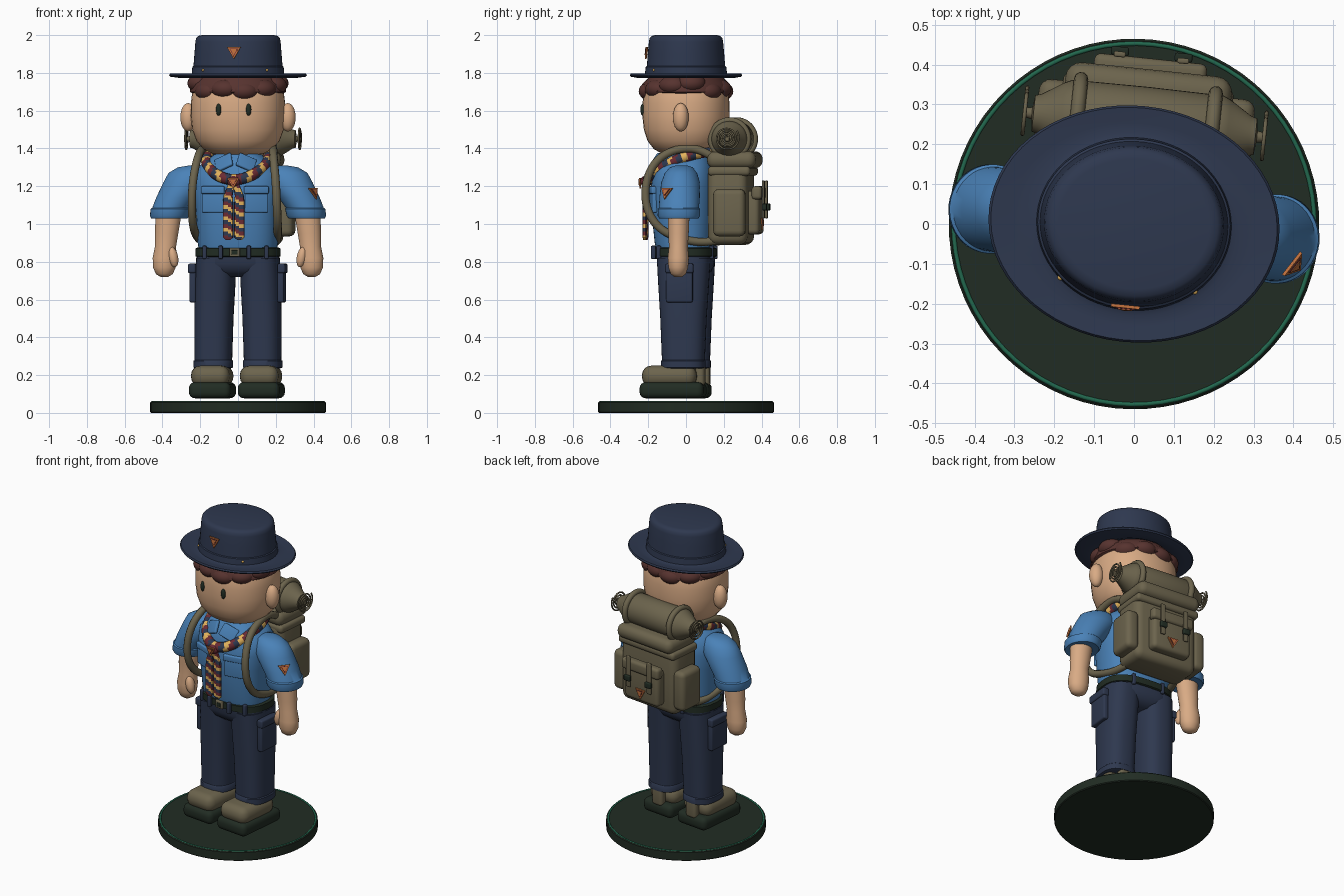
import bpy, bmesh, math
from math import sin, cos, pi, radians
from mathutils import Matrix, Euler, Vector

if "Cube" in bpy.data.objects:
    bpy.data.objects.remove(bpy.data.objects["Cube"])

TWIST = Matrix.Rotation(radians(-6), 4, 'Z')   # the whole figure is turned slightly
made = []


def material(name, hexcode):
    m = bpy.data.materials.new(name)
    srgb = [int(hexcode[i:i + 2], 16) / 255 for i in (0, 2, 4)]
    col = [((c + 0.055) / 1.055) ** 2.4 for c in srgb] + [1]
    m.use_nodes = True
    m.diffuse_color = col
    m.node_tree.nodes["Principled BSDF"].inputs["Base Color"].default_value = col
    return m


NAVY = material("navy cloth", "2E384F")
SKIN = material("skin", "D9AB85")
HAIR = material("brown hair", "57332F")
BLUE = material("blue shirt", "4A82B8")
KHAKI = material("khaki canvas", "6C644D")
DARK = material("dark green", "212C23")
GREEN = material("rim green", "22684E")
ORANGE = material("orange badge", "C0703C")
YELLOW = material("yellow stripe", "E2B25C")
MAROON = material("maroon stripe", "6B2B33")
STRIPES = [NAVY, YELLOW, MAROON]


def add(name, mesh, mats, loc=(0, 0, 0), rot=(0, 0, 0), rule=None):
    for m in mats if isinstance(mats, list) else [mats]:
        mesh.materials.append(m)
    if rule:
        for p in mesh.polygons:
            p.material_index = rule(p.center)
    ob = bpy.data.objects.new(name, mesh)
    bpy.context.collection.objects.link(ob)
    ob.matrix_world = TWIST @ Matrix.Translation(loc) @ Euler(rot).to_matrix().to_4x4()
    made.append(ob)
    return ob


def from_bm(name, bm, mats, **kw):
    bmesh.ops.recalc_face_normals(bm, faces=bm.faces)
    mesh = bpy.data.meshes.new(name)
    bm.to_mesh(mesh)
    bm.free()
    return add(name, mesh, mats, **kw)


def loft(name, rings, mats, n=40, p=2.0, side=1, **kw):
    """Stack superellipse rings given as (z, rx, ry, cx, cy)."""
    bm = bmesh.new()
    loops = []
    for ring in rings:
        z, rx, ry, cx, cy = (list(ring) + [0, 0])[:5]
        loop = []
        for i in range(n):
            c, s = cos(2 * pi * i / n), sin(2 * pi * i / n)
            x = math.copysign(abs(c) ** (2 / p), c) * rx + cx
            y = math.copysign(abs(s) ** (2 / p), s) * ry + cy
            loop.append(bm.verts.new((x * side, y, z)))
        loops.append(loop)
    for a, b in zip(loops, loops[1:]):
        for i in range(n):
            j = (i + 1) % n
            bm.faces.new((a[i], a[j], b[j], b[i]))
    bm.faces.new(loops[0])
    bm.faces.new(loops[-1])
    return from_bm(name, bm, mats, **kw)


def box(name, loc, size, mat, bevel=0.01, rot=(0, 0, 0)):
    bm = bmesh.new()
    bmesh.ops.create_cube(bm, size=1)
    bmesh.ops.scale(bm, vec=size, verts=bm.verts)
    bmesh.ops.bevel(bm, geom=bm.edges[:], offset=min(bevel, min(size) * 0.45),
                    segments=4, profile=0.5, affect='EDGES')
    return from_bm(name, bm, mat, loc=loc, rot=rot)


def ball(name, loc, radii, mat, rot=(0, 0, 0)):
    bm = bmesh.new()
    bmesh.ops.create_uvsphere(bm, u_segments=28, v_segments=16, radius=1)
    bmesh.ops.scale(bm, vec=radii, verts=bm.verts)
    return from_bm(name, bm, mat, loc=loc, rot=rot)


def tube(name, pts, r, mats, closed=False, smooth=False, **kw):
    cu = bpy.data.curves.new(name, 'CURVE')
    cu.dimensions, cu.bevel_depth, cu.bevel_resolution = '3D', r, 3
    cu.use_fill_caps = True
    sp = cu.splines.new('NURBS' if smooth else 'POLY')
    sp.points.add(len(pts) - 1)
    for q, co in zip(sp.points, pts):
        q.co = (*co, 1)
    sp.use_cyclic_u, sp.use_endpoint_u, sp.order_u, sp.resolution_u = closed, True, 3, 8
    tmp = bpy.data.objects.new(name + " path", cu)
    bpy.context.collection.objects.link(tmp)
    bpy.context.view_layer.update()
    ev = tmp.evaluated_get(bpy.context.evaluated_depsgraph_get())
    mesh = bpy.data.meshes.new_from_object(ev)
    bpy.data.objects.remove(tmp)
    mesh.materials.clear()
    return add(name, mesh, mats, **kw)


def badge(name, loc, rot, size=0.042):
    """Downward triangle with a thin inset line; local -y is its front."""
    turn = Euler(rot).to_matrix()
    for i, (k, mat) in enumerate([(1, ORANGE), (0.66, MAROON), (0.5, ORANGE)]):
        bm = bmesh.new()
        bmesh.ops.create_cone(bm, segments=3, radius1=size * k, radius2=size * k,
                              depth=0.008, cap_ends=True)
        spin = Matrix.Rotation(pi / 2, 3, 'X') @ Matrix.Rotation(pi, 3, 'Z')
        bmesh.ops.transform(bm, matrix=spin.to_4x4(), verts=bm.verts)
        low = min(bm.verts, key=lambda v: v.co.z).co
        if abs(low.x) > 0.01 * size:
            bmesh.ops.rotate(bm, matrix=Matrix.Rotation(pi, 3, 'Y'), verts=bm.verts)
        from_bm(name, bm, mat, loc=Vector(loc) + turn @ Vector((0, -0.002 * i, 0)), rot=rot)


def circle(r, n, f):
    return [f(r * cos(2 * pi * i / n), r * sin(2 * pi * i / n)) for i in range(n)]


# Stand
loft("stand", [(0, .46, .46), (.005, .465, .465), (.055, .465, .465), (.06, .46, .46)], DARK, n=72)
tube("stand_rim", circle(.453, 72, lambda a, b: (a, b, .058)), .006, GREEN, closed=True)

# Paired limbs, trousers and shoes
for s, tag in ((1, "left"), (-1, "right")):
    box(tag + "_sole", (s * .13, -.055, .12), (.222, .34, .085), DARK, .032)
    box(tag + "_shoe", (s * .13, -.07, .195), (.205, .29, .11), KHAKI, .05)
    box(tag + "_heel_tab", (s * .13, .09, .21), (.08, .05, .14), KHAKI, .02)
    loft(tag + "_trouser_leg", [(.235, .09, .105, .132), (.24, .103, .117, .132),
         (.275, .103, .117, .132), (.28, .098, .113, .131), (.5, .102, .122, .128),
         (.7, .106, .135, .121), (.82, .104, .142, .116)], NAVY, p=2.6, side=s)
    box(tag + "_cargo_pocket", (s * .234, -.01, .675), (.035, .14, .18), NAVY, .01)
    box(tag + "_cargo_flap", (s * .238, -.01, .765), (.042, .15, .05), NAVY, .01)
    loft(tag + "_sleeve", [(1.31, .03, .03, .23), (1.3, .08, .06, .24), (1.27, .115, .085, .255),
         (1.22, .122, .102, .275), (1.14, .11, .107, .325), (1.085, .1, .106, .356),
         (1.08, .107, .112, .358), (1.042, .104, .112, .364), (1.03, .096, .104, .366),
         (1.035, .075, .08, .366)], BLUE, side=s)
    loft(tag + "_arm", [(1.07, .07, .058, .368), (.95, .062, .054, .38), (.88, .056, .05, .386),
         (.82, .064, .056, .39), (.77, .06, .052, .392), (.735, .045, .04, .392),
         (.72, .02, .02, .392)], SKIN, side=s)
    ball(tag + "_thumb", (s * .342, -.03, .825), (.026, .028, .055), SKIN, (0, s * .2, 0))
    # Shirt details
    box(tag + "_chest_pocket", (s * .115, -.163, 1.125), (.125, .025, .13), BLUE, .008, (0, 0, s * .28))
    box(tag + "_pocket_flap", (s * .115, -.168, 1.18), (.132, .03, .04), BLUE, .008, (0, 0, s * .28))
    box(tag + "_collar_flap", (s * .06, -.15, 1.325), (.1, .02, .08), BLUE, .008, (-.5, s * .4, s * .3))
    # Belt loops
    for x, y in ((.075, -.166), (.165, -.128), (.1, .145)):
        box(tag + "_belt_loop", (s * x, y, .85), (.022, .025, .07), NAVY, .006)
    # Ears, eyes, hat studs
    ball(tag + "_ear", (s * .265, 0, 1.565), (.042, .042, .075), SKIN)
    ball(tag + "_eye", (s * .08, -.222, 1.605), (.014, .012, .032), DARK, (0, 0, s * .3))
    ball(tag + "_hat_stud", (s * .17, -.153, 1.815), (.007, .007, .007), YELLOW)

loft("pelvis", [(.72, .17, .09), (.75, .205, .13), (.79, .22, .148), (.84, .218, .15)], NAVY, p=2.8)
loft("belt", [(.825, .215, .15), (.83, .225, .16), (.87, .225, .16), (.875, .215, .15)], DARK, p=2.6)
box("buckle_frame", (0, -.165, .85), (.055, .016, .046), KHAKI, .005)
box("buckle_centre", (0, -.172, .85), (.032, .008, .024), DARK, .003)

# Shirt body
loft("shirt", [(.85, .205, .145, 0, -.005), (.9, .212, .155, 0, -.008), (1.1, .222, .172, 0, -.012),
     (1.2, .238, .172, 0, -.01), (1.27, .232, .16, 0, -.008), (1.32, .19, .145, 0, -.006),
     (1.36, .135, .12), (1.385, .1, .1)], BLUE, p=2.5)
badge("sleeve_badge", (.412, -.062, 1.17), (radians(-22), 0, radians(58)))

# Striped neckerchief
scarf = [(.165 * sin(a), -.01 - .19 * cos(a), 1.385 - .15 * ((1 + cos(a)) / 2) ** 2)
         for a in (2 * pi * i / 90 for i in range(90))]
tube("neckerchief", scarf, .03, STRIPES, closed=True,
     rule=lambda c: int((math.atan2(c.x, -c.y - .01) / (2 * pi) + .5) * 45) % 3)
for s, tag in ((1, "left"), (-1, "right")):
    rings = [(1.23 - i * .01, .016 + .012 * min(1, i / 12), .012, .006 + .024 * min(1, i / 8), -.216)
             for i in range(31)]
    rings += [(.915, .012, .008, .03, -.216)]
    loft(tag + "_scarf_tail", rings, STRIPES, n=12, p=3, side=s,
         rule=lambda c: int((c.z + c.x * .4 + 1) / .02) % 3)
ball("scarf_knot", (0, -.217, 1.225), (.035, .025, .03), MAROON)
badge("scarf_slide", (0, -.244, 1.225), (0, 0, 0), .038)

# Head
loft("neck", [(1.33, .085, .085), (1.42, .085, .085)], SKIN)
loft("head", [(1.362, .08, .075), (1.37, .13, .12), (1.395, .182, .168), (1.44, .22, .203),
     (1.5, .242, .222), (1.57, .25, .23), (1.64, .249, .229), (1.7, .242, .223),
     (1.76, .215, .2), (1.79, .15, .14)], SKIN, p=2.2)

# Curly hair lobes around the head
loft("hair_cap", [(1.69, .24, .222), (1.7, .256, .237), (1.74, .25, .232), (1.785, .2, .19)], HAIR)
for i in range(12):
    a = 2 * pi * (i + .5) / 12
    lift = .012 * (i % 2) + .03 * (abs(sin(a)) > .9)
    ball("hair_lobe", (.2 * sin(a), -.182 * cos(a), 1.703 + lift), (.078, .07, .052), HAIR, (0, 0, a))

# Hat
loft("hat", [(1.79, .2, .18), (1.775, .24, .21), (1.773, .31, .255), (1.78, .36, .292),
     (1.788, .366, .297), (1.796, .36, .292), (1.792, .31, .255), (1.79, .262, .23),
     (1.795, .245, .217), (1.832, .242, .213), (1.836, .236, .207), (1.9, .231, .202),
     (1.965, .226, .196), (1.985, .222, .192), (1.996, .21, .181), (2.0, .19, .163)], NAVY, n=64)
badge("hat_badge", (0, -.21, 1.915), (radians(-5), 0, 0))

# Backpack
box("pack_body", (0, .24, 1.1), (.42, .21, .42), KHAKI, .045)
box("pack_lid", (0, .26, 1.34), (.42, .26, .09), KHAKI, .04)
box("pack_lid_edge", (0, .25, 1.28), (.43, .225, .05), KHAKI, .02)
box("pack_back_pocket", (0, .365, 1.06), (.26, .075, .23), KHAKI, .025)
box("pack_pocket_flap", (0, .39, 1.165), (.285, .055, .07), KHAKI, .018)
badge("pack_badge", (0, .406, 1.01), (0, 0, pi))
for s, tag in ((1, "left"), (-1, "right")):
    box(tag + "_side_pocket", (s * .23, .255, 1.06), (.085, .17, .25), KHAKI, .03)
    box(tag + "_pack_strap", (s * .08, .42, 1.13), (.03, .014, .2), KHAKI, .005)
    box(tag + "_pack_buckle", (s * .08, .428, 1.09), (.045, .022, .036), DARK, .006)
    tube(tag + "_shoulder_strap", [(s * x, y, z) for x, y, z in (
        (.16, .18, 1.34), (.175, .1, 1.4), (.19, -.03, 1.4), (.205, -.14, 1.34),
        (.222, -.195, 1.22), (.228, -.19, 1.08), (.225, -.12, .97), (.21, 0, .92),
        (.19, .1, .9), (.17, .17, .91))], .022, KHAKI, smooth=True)
    # Bedroll ties and wound ends
    tube(tag + "_roll_tie", circle(.098, 40, lambda a, b: (s * .17, .25 + a, 1.45 + b)), .018,
         KHAKI, closed=True)
    coil = [(s * .302, .25 + (.012 + .0009 * i) * cos(i * .33), 1.455 + (.012 + .0009 * i) * sin(i * .33))
            for i in range(60)]
    tube(tag + "_roll_spiral", coil, .005, KHAKI)

half = [(0, .096), (.19, .094), (.21, .085), (.265, .05), (.28, .046), (.284, .015), (.302, .012)]
profile = [(-z, r, r) for z, r in reversed(half[1:])] + [(z, r, r) for z, r in half]
loft("bedroll", profile, KHAKI, loc=(0, .25, 1.45), rot=(0, pi / 2, 0))

# Smooth shading with crisp edges
bpy.ops.object.select_all(action='DESELECT')
for ob in made:
    ob.select_set(True)
bpy.context.view_layer.objects.active = made[0]
bpy.ops.object.shade_smooth_by_angle(angle=radians(40))
